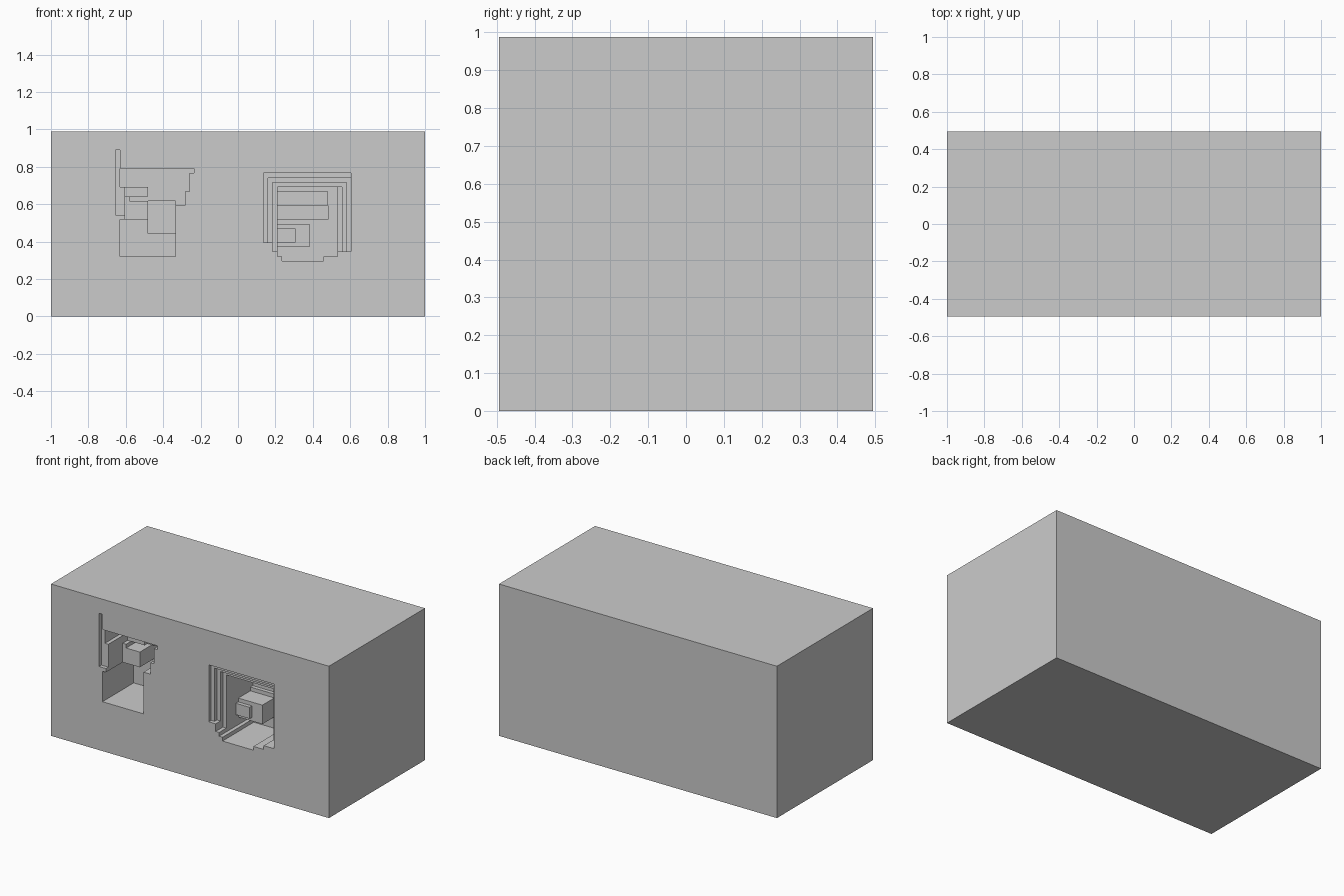
import bpy, bmesh

if "Cube" in bpy.data.objects:
    bpy.data.objects.remove(bpy.data.objects["Cube"])

U = 2 / 81            # one step of the blocky grid
W, H, D = 81, 40, 40  # block size in steps

# Recess steps: x0, x1, z0, z1, depth (later ones override earlier ones)
LEFT_RECESS = [
    (14, 15, 22, 36, 1), (14, 16, 22, 28, 1),
    (15, 21, 28, 32, 12), (21, 31, 31, 32, 12), (21, 30, 27, 31, 12),
    (21, 29, 24, 27, 12), (16, 21, 26, 28, 9), (16, 21, 21, 26, 7),
    (17, 21, 25, 26, 12), (15, 27, 13, 21, 13), (21, 27, 18, 25, 16),
]
RIGHT_RECESS = [
    (46, 65, 16, 31, 1), (47, 65, 16, 30, 2), (62, 65, 14, 30, 2),
    (48, 64, 14, 29, 3), (49, 63, 14, 28, 4), (49, 62, 13, 28, 13),
    (50, 59, 12, 13, 13), (49, 60, 24, 27, 12), (49, 60, 21, 24, 14),
    (49, 56, 15, 20, 8), (49, 53, 16, 19, 7),
]
cuts = LEFT_RECESS + RIGHT_RECESS


def depth(x, z):
    d = 0
    for x0, x1, z0, z1, cut in cuts:
        if x0 < x < x1 and z0 < z < z1:
            d = cut
    return d


bm = bmesh.new()


def quad(*pts):
    bm.faces.new([bm.verts.new(((x - W / 2) * U, (y - D / 2) * U, z * U)) for x, y, z in pts])


xs = sorted({0, W} | {v for c in cuts for v in c[:2]})
zs = sorted({0, H} | {v for c in cuts for v in c[2:4]})

# Stepped front face with the walls between different depths
for i, (a, b) in enumerate(zip(xs, xs[1:])):
    for j, (c, e) in enumerate(zip(zs, zs[1:])):
        xm, zm = (a + b) / 2, (c + e) / 2
        d = depth(xm, zm)
        quad((a, d, c), (b, d, c), (b, d, e), (a, d, e))
        if i + 2 < len(xs):
            n = depth((b + xs[i + 2]) / 2, zm)
            if n != d:
                quad((b, d, c), (b, n, c), (b, n, e), (b, d, e))
        if j + 2 < len(zs):
            n = depth(xm, (e + zs[j + 2]) / 2)
            if n != d:
                quad((a, d, e), (b, d, e), (b, n, e), (a, n, e))

# Plain sides, top, bottom and back
for x, s in ((0, -1), (W, 1)):
    p = [(x, 0, 0), (x, D, 0), (x, D, H), (x, 0, H)]
    quad(*(p if s > 0 else p[::-1]))
for z, s in ((0, -1), (H, 1)):
    p = [(0, 0, z), (W, 0, z), (W, D, z), (0, D, z)]
    quad(*(p if s > 0 else p[::-1]))
quad((W, D, 0), (0, D, 0), (0, D, H), (W, D, H))

bmesh.ops.remove_doubles(bm, verts=bm.verts[:], dist=1e-5)
mesh = bpy.data.meshes.new("carved_block")
bm.to_mesh(mesh)
bm.free()
block = bpy.data.objects.new("carved_block", mesh)
bpy.context.collection.objects.link(block)
